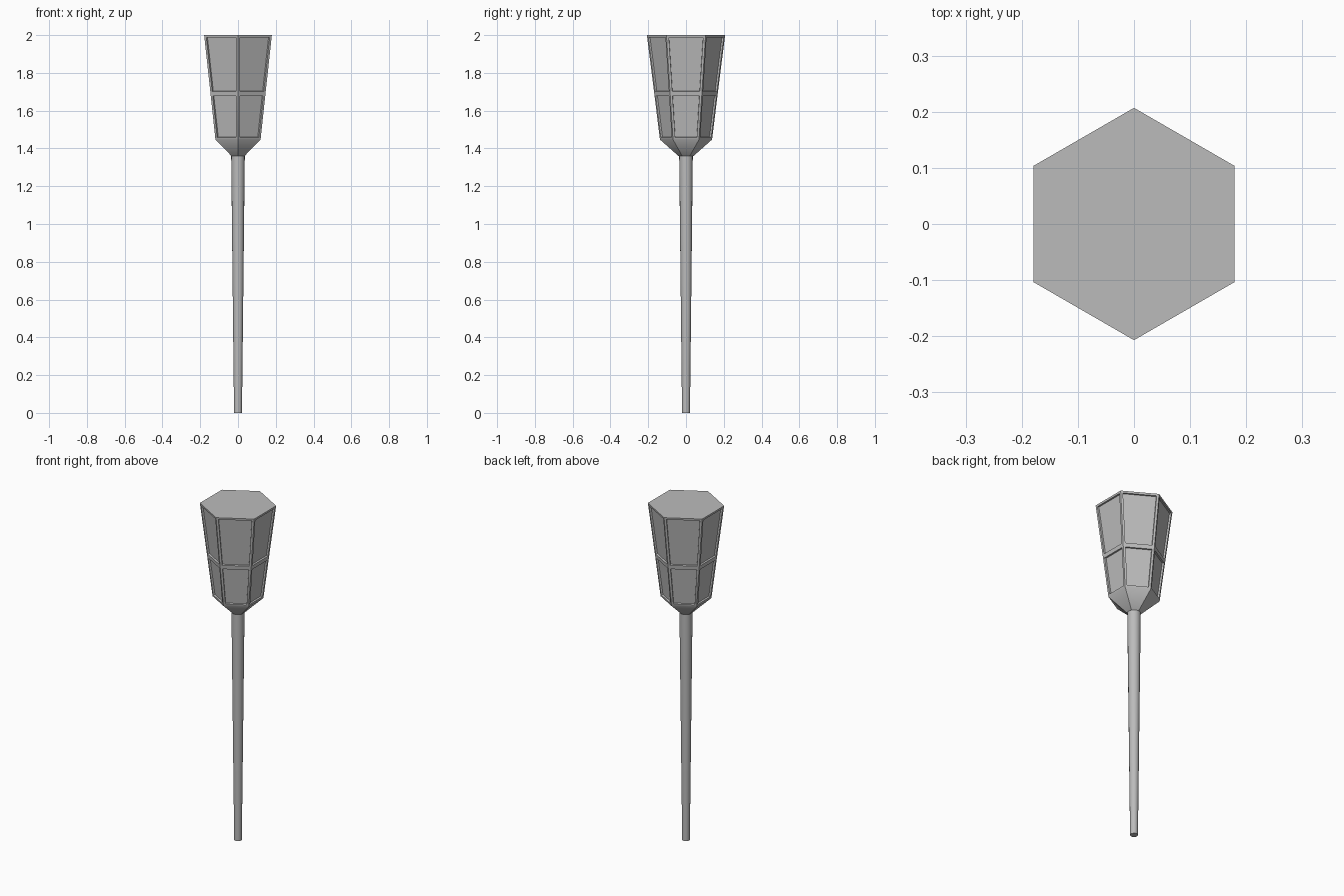
import bpy
import bmesh
from math import cos, sin, pi, radians

cube = bpy.data.objects.get("Cube")
if cube:
    bpy.data.objects.remove(cube)

grey = bpy.data.materials.new("grey metal")
grey.use_nodes = True
colour = (0.5, 0.5, 0.5, 1)
grey.diffuse_color = colour
grey.node_tree.nodes["Principled BSDF"].inputs["Base Color"].default_value = colour


def loft(bm, sides, profile):
    """Stack regular rings of (radius, z), with capped ends; return bands of faces."""
    rings = []
    for r, z in profile:
        angles = [2 * pi * i / sides + pi / 2 for i in range(sides)]
        rings.append([bm.verts.new((r * cos(a), r * sin(a), z)) for a in angles])
    bands = []
    for low, high in zip(rings, rings[1:]):
        bands.append([bm.faces.new((low[i], low[(i + 1) % sides],
                                    high[(i + 1) % sides], high[i]))
                      for i in range(sides)])
    bm.faces.new(rings[0][::-1])
    bm.faces.new(rings[-1])
    return bands


def finish(bm, name, angle):
    bm.normal_update()
    mesh = bpy.data.meshes.new(name)
    bm.to_mesh(mesh)
    bm.free()
    mesh.materials.append(grey)
    obj = bpy.data.objects.new(name, mesh)
    bpy.context.collection.objects.link(obj)
    bpy.ops.object.select_all(action="DESELECT")
    obj.select_set(True)
    bpy.context.view_layer.objects.active = obj
    bpy.ops.object.shade_smooth_by_angle(angle=radians(angle))


# Tapered round pole
bm = bmesh.new()
loft(bm, 16, [(0.021, 0), (0.036, 1.36)])
finish(bm, "pole", 40)

# Six-sided lantern head with a funnel base and two rows of recessed panels
bm = bmesh.new()
funnel, lower, upper = loft(
    bm, 6, [(0.04, 1.36), (0.138, 1.447), (0.168, 1.69), (0.207, 2.0)])
bm.normal_update()
panels = lower + upper
bmesh.ops.inset_individual(bm, faces=panels, thickness=0.012, use_even_offset=True)
bmesh.ops.inset_individual(bm, faces=panels, thickness=0.001, depth=-0.01,
                           use_even_offset=True)
finish(bm, "lantern_head", 40)
